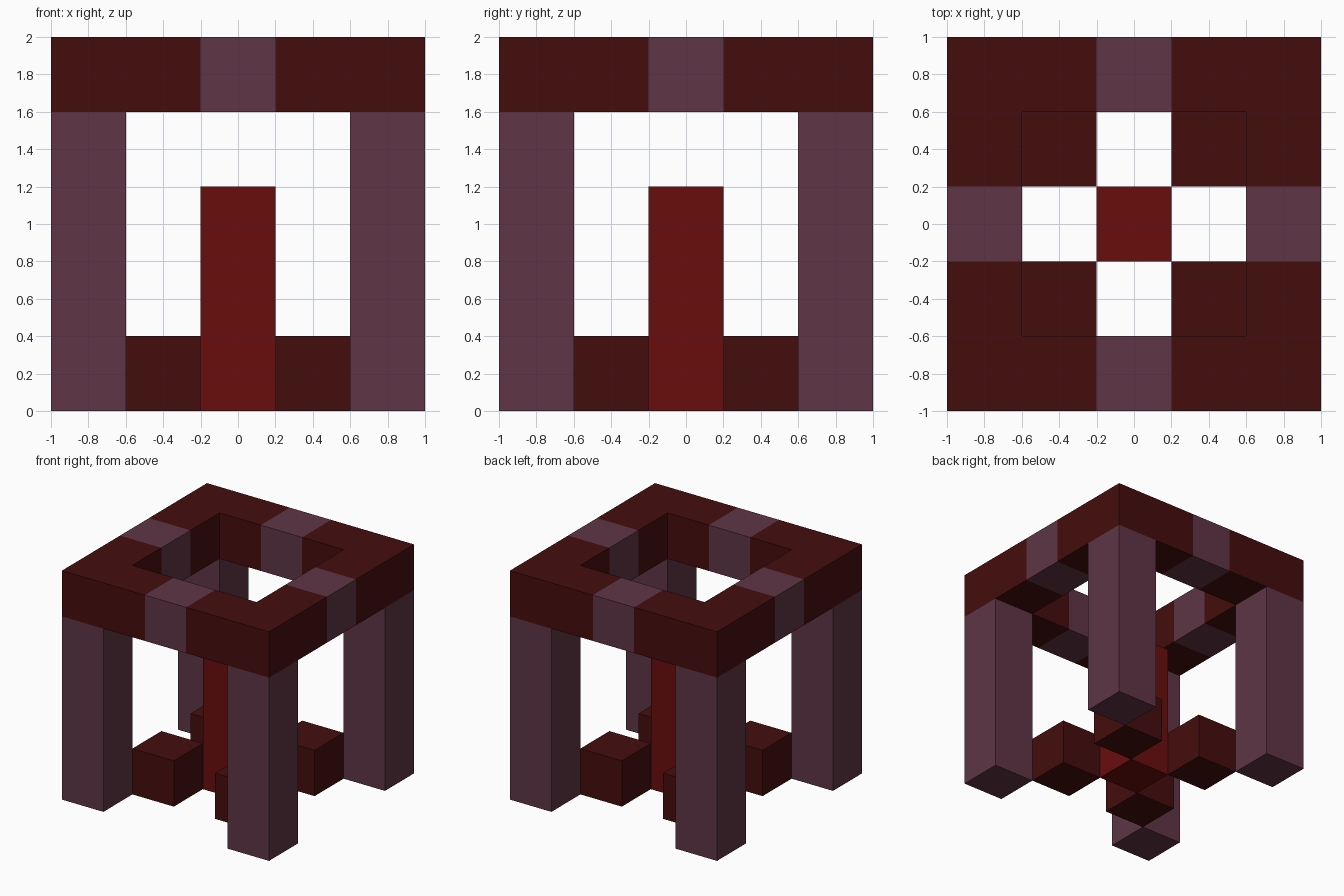
import bpy
import bmesh
from mathutils import Matrix

cube = bpy.data.objects.get("Cube")
if cube:
    bpy.data.objects.remove(cube, do_unlink=True)

U = 0.4  # every part is built on this block size


def make_material(name, rgb):
    mat = bpy.data.materials.new(name)
    mat.use_nodes = True
    colour = (*rgb, 1.0)
    mat.diffuse_color = colour
    mat.node_tree.nodes["Principled BSDF"].inputs["Base Color"].default_value = colour
    return mat


plum = make_material("dusty plum", (0.114, 0.036, 0.060))
maroon = make_material("dark maroon", (0.060, 0.004, 0.004))
red = make_material("deep red", (0.144, 0.004, 0.004))


def prism(name, profile, bottom, height, mat, turn=0):
    """Extrude a flat profile (in block units) upwards, turned about z."""
    bm = bmesh.new()
    base = bm.faces.new([bm.verts.new((x * U, y * U, bottom * U)) for x, y in profile])
    top = bmesh.ops.extrude_face_region(bm, geom=[base])["geom"]
    verts = [v for v in top if isinstance(v, bmesh.types.BMVert)]
    bmesh.ops.translate(bm, verts=verts, vec=(0, 0, height * U))
    bmesh.ops.rotate(bm, verts=bm.verts, matrix=Matrix.Rotation(turn, 3, "Z"))
    bmesh.ops.recalc_face_normals(bm, faces=bm.faces)
    mesh = bpy.data.meshes.new(name)
    bm.to_mesh(mesh)
    bm.free()
    mesh.materials.append(mat)
    obj = bpy.data.objects.new(name, mesh)
    bpy.context.collection.objects.link(obj)
    return obj


def square(x, y):
    h = 0.5
    return [(x - h, y - h), (x + h, y - h), (x + h, y + h), (x - h, y + h)]


# L-shaped corner of the top frame
corner = [(0.5, 1.5), (1.5, 1.5), (1.5, 0.5), (2.5, 0.5), (2.5, 2.5), (0.5, 2.5)]

# Central column
prism("centre_column", square(0, 0), 0, 3, red)

# Parts repeated around the four sides, starting from the back left corner
QUARTER = 1.5707963
for i, place in enumerate(("back_left", "back_right", "front_right", "front_left")):
    turn = i * QUARTER
    prism(f"{place}_pillar", square(2, 2), 0, 4, plum, turn)
    prism(f"{place}_foot_block", square(1, 1), 0, 1, maroon, turn)
    prism(f"{place}_frame_corner", corner, 4, 1, maroon, turn)

for i, side in enumerate(("left", "back", "right", "front")):
    prism(f"{side}_frame_block", square(2, 0), 4, 1, plum, i * QUARTER)
